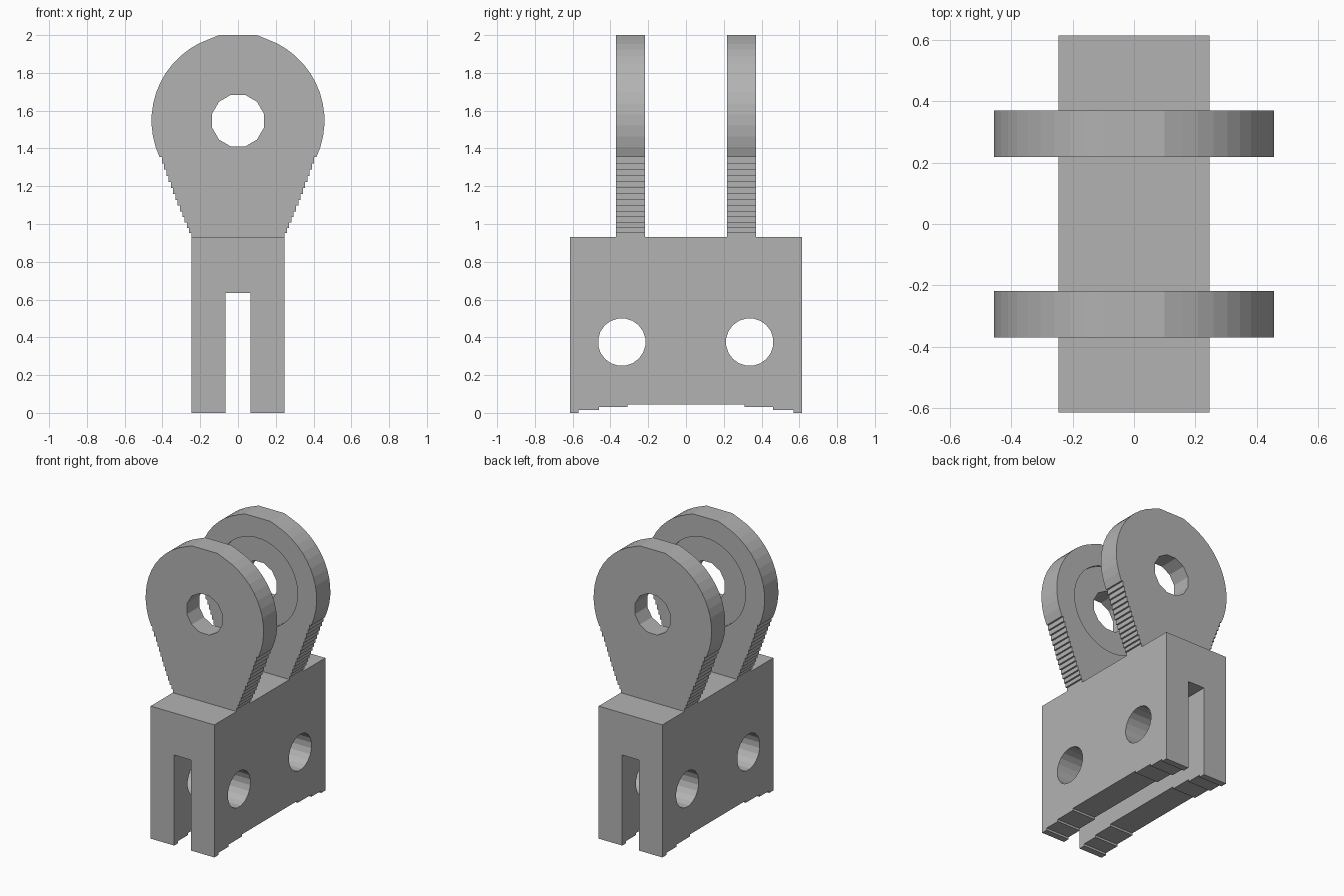
import bpy
import bmesh
import math
from mathutils import Matrix, Vector

cube = bpy.data.objects.get("Cube")
if cube:
    bpy.data.objects.remove(cube, do_unlink=True)

grey = bpy.data.materials.new("plain grey")
grey.use_nodes = True
colour = (0.45, 0.45, 0.45, 1)
grey.diffuse_color = colour
grey.node_tree.nodes["Principled BSDF"].inputs["Base Color"].default_value = colour


def prism(name, points, direction):
    """Extrude a closed outline of 3D points along a direction."""
    bm = bmesh.new()
    face = bm.faces.new([bm.verts.new(p) for p in points])
    result = bmesh.ops.extrude_face_region(bm, geom=[face])
    moved = [v for v in result["geom"] if isinstance(v, bmesh.types.BMVert)]
    bmesh.ops.translate(bm, verts=moved, vec=Vector(direction))
    bmesh.ops.recalc_face_normals(bm, faces=bm.faces)
    mesh = bpy.data.meshes.new(name)
    bm.to_mesh(mesh)
    bm.free()
    mesh.materials.append(grey)
    obj = bpy.data.objects.new(name, mesh)
    bpy.context.collection.objects.link(obj)
    return obj


def disc(name, axis, centre, radius, depth, sides):
    """Round cutter along x or y, centred on the given point."""
    ring = []
    for i in range(sides):
        a = 2 * math.pi * (i + 0.5) / sides
        u, w = radius * math.cos(a), radius * math.sin(a)
        offset = (-depth / 2, u, w) if axis == "x" else (u, -depth / 2, w)
        ring.append(Vector(centre) + Vector(offset))
    return prism(name, ring, (depth, 0, 0) if axis == "x" else (0, depth, 0))


def cut(obj, cutter):
    cutter.hide_render = True
    mod = obj.modifiers.new("cut", "BOOLEAN")
    mod.operation = "DIFFERENCE"
    mod.solver = "EXACT"
    mod.object = cutter
    bpy.context.view_layer.objects.active = obj
    bpy.ops.object.modifier_apply(modifier=mod.name)
    bpy.data.objects.remove(cutter, do_unlink=True)


# Base block with a shallow stepped arch along its underside
half_x, half_y, block_top = 0.247, 0.615, 0.93
half_arch = [(half_y, 0), (0.57, 0), (0.57, 0.015), (0.46, 0.015),
             (0.46, 0.03), (0.31, 0.03), (0.31, 0.045)]
arch = half_arch + [(-y, z) for y, z in reversed(half_arch)]
outline = arch + [(-half_y, block_top), (half_y, block_top)]
block = prism("base_block", [(-half_x, y, z) for y, z in outline], (2 * half_x, 0, 0))

# Slot along the block and two pin holes across it
slot = [(-0.065, -1, -0.5), (0.065, -1, -0.5), (0.065, -1, 0.635), (-0.065, -1, 0.635)]
cut(block, prism("slot_cutter", slot, (0, 2, 0)))
for y in (-0.34, 0.337):
    cut(block, disc("pin_hole_cutter", "x", (0, y, 0.375), 0.126, 2, 20))

# Eye lug outline: finely stepped flank, rounded head, flat crown
eye_z, head = 1.547, 0.458
flank_end = math.radians(-25)
end_x, end_z = head * math.cos(flank_end), eye_z + head * math.sin(flank_end)
steps = 14
side = [(half_x, block_top)]
for i in range(1, steps + 1):
    t = i / steps
    x = half_x + (end_x - half_x) * t
    z = block_top + (end_z - block_top) * t ** 1.1
    side += [(side[-1][0], z), (x, z)]
crown = math.acos(0.1 / head)
for i in range(1, 15):
    a = flank_end + (crown - flank_end) * i / 14
    side.append((head * math.cos(a), eye_z + head * math.sin(a)))
side[-1] = (0.1, 2.0)
lug_outline = side + [(-x, z) for x, z in reversed(side)]

# Two lugs, each with an eye hole and a shallow round recess on its inner face
inner, outer = 0.218, 0.37
for name, sign in (("front_lug", -1), ("back_lug", 1)):
    lug = prism(name, [(x, sign * inner, z) for x, z in lug_outline],
                (0, sign * (outer - inner), 0))
    cut(lug, disc("recess_cutter", "y", (0, sign * inner, eye_z), 0.31, 0.03, 40))
    cut(lug, disc("eye_cutter", "y", (0, sign * 0.29, eye_z), 0.142, 0.5, 12))
